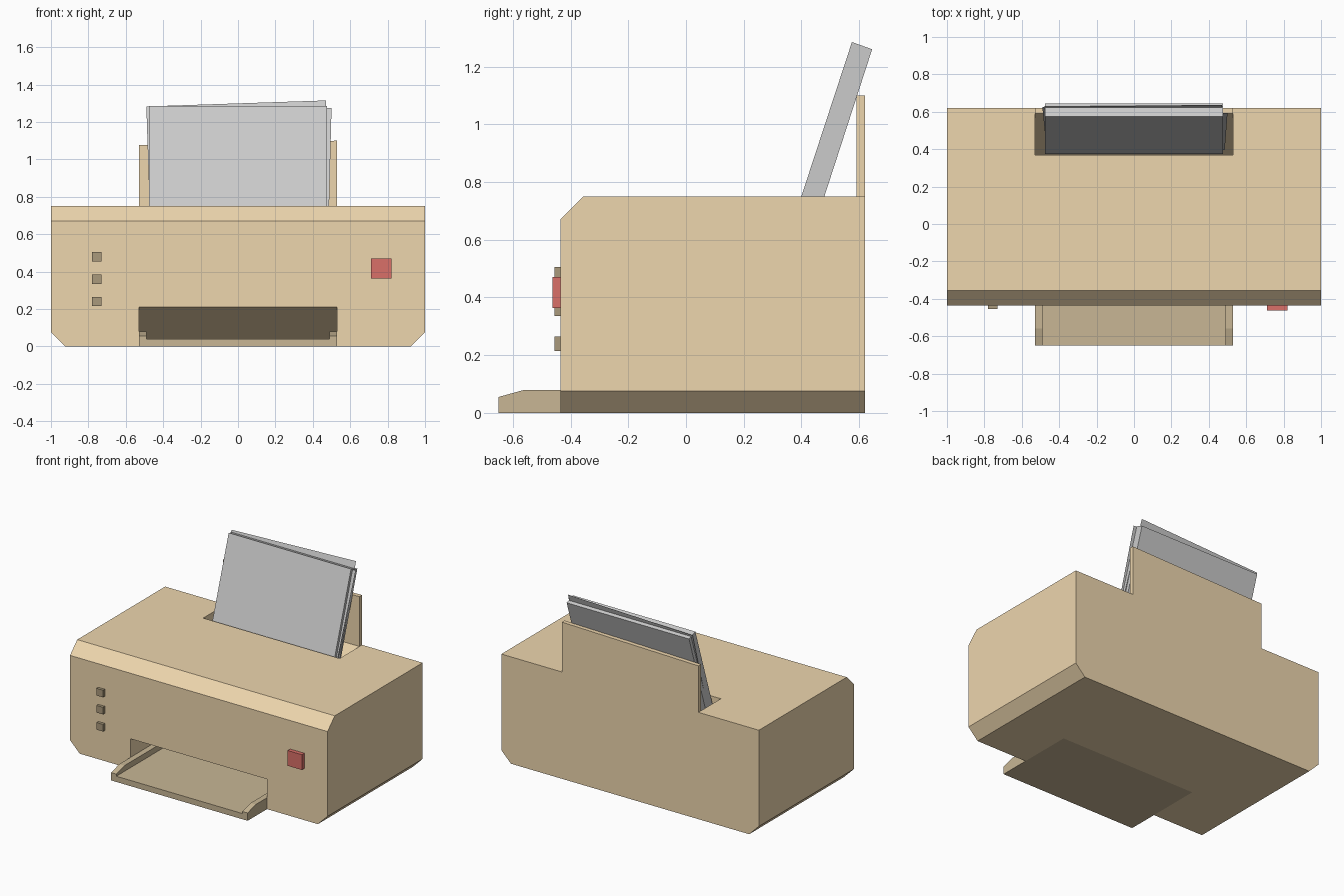
import bpy, bmesh

if "Cube" in bpy.data.objects:
    bpy.data.objects.remove(bpy.data.objects["Cube"])


def material(name, rgb):
    m = bpy.data.materials.new(name)
    m.diffuse_color = (*rgb, 1)
    m.use_nodes = True
    m.node_tree.nodes["Principled BSDF"].inputs["Base Color"].default_value = m.diffuse_color
    return m


CREAM = material("cream_plastic", (0.85, 0.67, 0.42))
TAN = material("tan_plastic", (0.58, 0.47, 0.30))
BROWN = material("button_brown", (0.40, 0.32, 0.20))
RED = material("button_red", (0.70, 0.16, 0.14))


def add(name, bm, mat=None):
    bmesh.ops.recalc_face_normals(bm, faces=bm.faces)
    me = bpy.data.meshes.new(name)
    bm.to_mesh(me)
    bm.free()
    ob = bpy.data.objects.new(name, me)
    bpy.context.collection.objects.link(ob)
    if mat:
        me.materials.append(mat)
    return ob


def prism_bm(profile, x0, x1):
    """Extrude a (y, z) profile along x."""
    bm = bmesh.new()
    f = bm.faces.new([bm.verts.new((x0, y, z)) for y, z in profile])
    new = bmesh.ops.extrude_face_region(bm, geom=[f])["geom"]
    bmesh.ops.translate(bm, vec=(x1 - x0, 0, 0),
                        verts=[v for v in new if isinstance(v, bmesh.types.BMVert)])
    return bm


def rect(y0, y1, z0, z1):
    return [(y0, z0), (y1, z0), (y1, z1), (y0, z1)]


def prism(name, profile, x0, x1, mat=None):
    return add(name, prism_bm(profile, x0, x1), mat)


def cut(target, profile, half_width):
    cutter = prism("cutter", profile, -half_width, half_width)
    cutter.hide_render = True
    mod = target.modifiers.new("cut", "BOOLEAN")
    mod.operation, mod.solver, mod.object = "DIFFERENCE", "EXACT", cutter
    bpy.context.view_layer.objects.active = target
    bpy.ops.object.modifier_apply(modifier=mod.name)
    bpy.data.objects.remove(cutter)


# Body: front top edge is in the profile, lower side edges are bevelled
FRONT, BACK, TOP, W = -0.435, 0.62, 0.75, 0.53
bm = prism_bm([(FRONT, 0), (BACK, 0), (BACK, TOP), (-0.355, TOP), (FRONT, 0.67)], -1, 1)
low = [e for e in bm.edges
       if all(v.co.z < 0.01 for v in e.verts)
       and e.verts[0].co.x * e.verts[1].co.x > 0]
bmesh.ops.bevel(bm, geom=low, offset=0.075, segments=1, affect="EDGES")
body = add("body", bm, CREAM)

# Output opening with sloped ceiling, paper slot with sloped back
cut(body, [(-0.6, -0.1), (-0.06, -0.1), (-0.06, 0.04), (FRONT, 0.21), (-0.6, 0.21)], W)
cut(body, [(0.37, 0.45), (0.59, TOP), (0.59, 0.9), (0.37, 0.9)], W)

# Paper rest, its top edge slightly lower on the left
rest = prism("paper_rest", rect(0.59, BACK, TOP, 1.10), -W, W, CREAM)
for v in rest.data.vertices:
    if v.co.x < 0 and v.co.z > 1:
        v.co.z = 1.076

# Output tray with tapered side rails
prism("tray_floor", rect(-0.65, -0.06, 0, 0.04), -0.49, 0.49, TAN)
rail = [(-0.65, 0), (-0.06, 0), (-0.06, 0.08), (-0.56, 0.08), (-0.65, 0.055)]
for name, x in (("tray_rail_left", -W), ("tray_rail_right", 0.49)):
    prism(name, rail, x, x + 0.04, TAN)

# Buttons
for i in range(3):
    z = 0.24 + 0.12 * i
    prism(f"small_button_{i + 1}", rect(-0.455, FRONT, z - 0.025, z + 0.025), -0.78, -0.73, BROWN)
prism("power_button", rect(-0.463, FRONT, 0.363, 0.47), 0.71, 0.82, RED)

# Leaning paper stack
prism("paper_stack", [(0.375, 0.675), (0.447, 0.65), (0.645, 1.26), (0.575, 1.285)], -0.475, 0.475)


# Loose sheets, slightly turned within the stack
def sheet(name, offset, corners):
    bm = bmesh.new()
    bm.faces.new([bm.verts.new((x, 0.40 + 0.327 * (z - TOP) + 1.05 * offset, z))
                  for x, z in corners])
    add(name, bm)


sheet("loose_sheet_rear", 0.05, [(-0.47, 0.67), (0.485, 0.67), (0.47, 1.315), (-0.49, 1.283)])
sheet("loose_sheet_front", 0.02, [(-0.47, 0.67), (0.485, 0.67), (0.50, 1.275), (-0.455, 1.277)])
